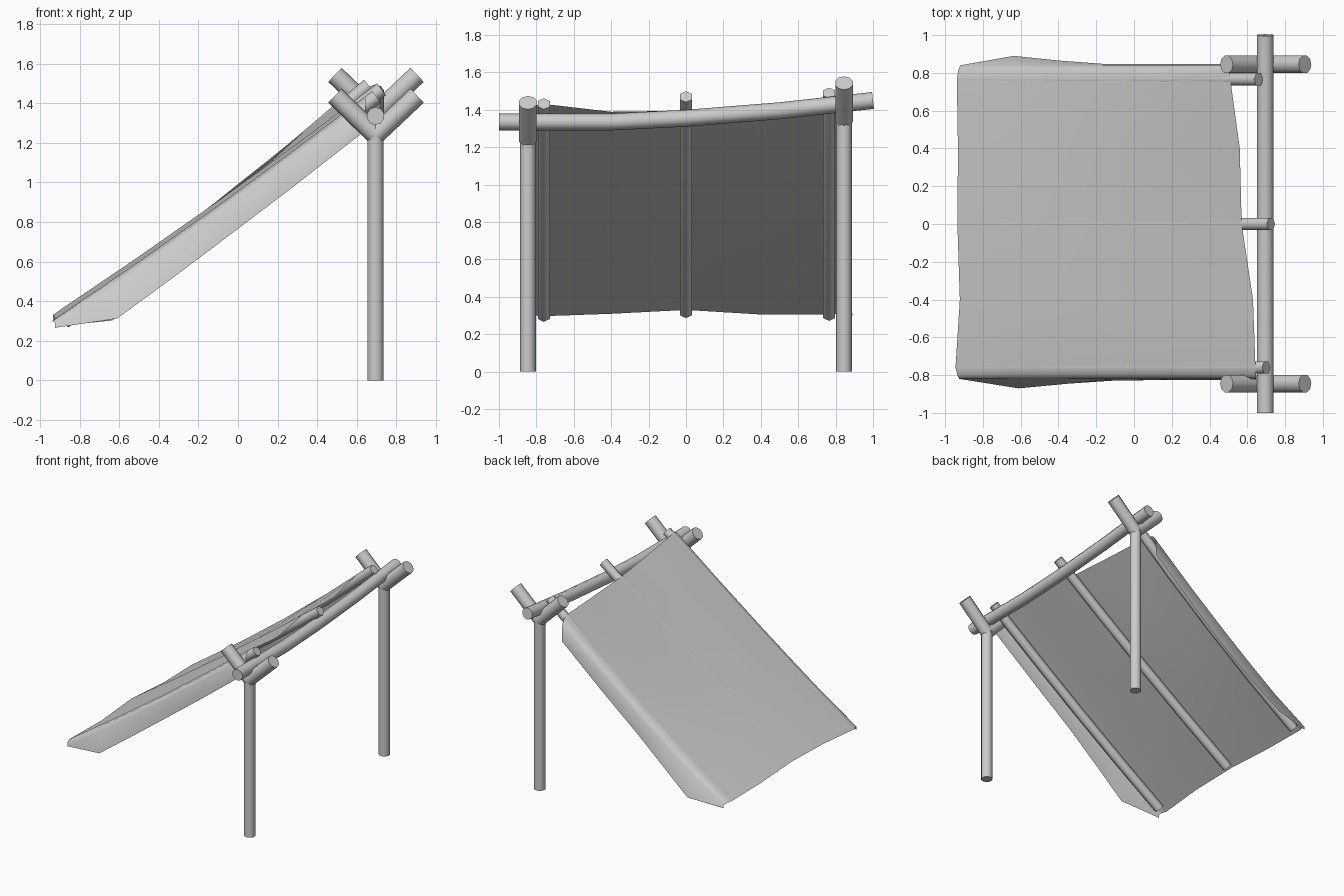
import bpy, bmesh
from math import sin, cos, pi, radians
from mathutils import Vector

cube = bpy.data.objects.get("Cube")
if cube:
    bpy.data.objects.remove(cube, do_unlink=True)

grey = bpy.data.materials.new("plain_grey")
grey.use_nodes = True
grey.diffuse_color = (0.6, 0.6, 0.6, 1)
grey.node_tree.nodes["Principled BSDF"].inputs["Base Color"].default_value = (0.6, 0.6, 0.6, 1)


def finish(name, bm):
    mesh = bpy.data.meshes.new(name)
    bm.to_mesh(mesh)
    bm.free()
    mesh.materials.append(grey)
    obj = bpy.data.objects.new(name, mesh)
    bpy.context.collection.objects.link(obj)
    bpy.ops.object.select_all(action='DESELECT')
    obj.select_set(True)
    bpy.context.view_layer.objects.active = obj
    bpy.ops.object.shade_smooth_by_angle(angle=radians(65))
    return obj


def log(name, path, radius, sides=10):
    """Capped round pole swept along a few points."""
    pts = [Vector(p) for p in path]
    bm = bmesh.new()
    rings = []
    for i, p in enumerate(pts):
        d = pts[min(i + 1, len(pts) - 1)] - pts[max(i - 1, 0)]
        q = d.to_track_quat('Z', 'Y')
        angles = [2 * pi * k / sides + pi / 2 for k in range(sides)]
        rings.append([bm.verts.new(p + q @ Vector((radius * cos(a), radius * sin(a), 0)))
                      for a in angles])
    for a, b in zip(rings, rings[1:]):
        for k in range(sides):
            n = (k + 1) % sides
            bm.faces.new((a[k], a[n], b[n], b[k]))
    bm.faces.new(rings[0][::-1])
    bm.faces.new(rings[-1])
    return finish(name, bm)


# Forked posts
POST_X = 0.695
for side, y, top in (("front", -0.845, 1.24), ("back", 0.845, 1.345)):
    log(side + "_post", [(POST_X, y, 0), (POST_X, y, top)], 0.042)
    for arm, dx in (("right", -0.205), ("left", 0.21)):
        log(f"{side}_fork_{arm}_arm", [(POST_X, y, top), (POST_X + dx, y, top + 0.198)], 0.049)

# Slightly bowed ridge bar
log("ridge_bar", [(POST_X, -1, 1.335), (POST_X, -0.4, 1.335), (POST_X, 0, 1.355),
                  (POST_X, 0.5, 1.395), (POST_X, 1, 1.45)], 0.045)

# Sloping poles: y, low x, low z, high x, high z, sag
POLES = [(-0.76, -0.88, 0.297, 0.70, 1.432, 0.02),
         (0.0, -0.89, 0.317, 0.725, 1.47, 0.02),
         (0.765, -0.88, 0.302, 0.66, 1.49, 0.04)]


def pole_z(pole, x):
    y, x0, z0, x1, z1, sag = pole
    t = (x - x0) / (x1 - x0)
    return z0 + t * (z1 - z0) - 4 * sag * t * (1 - t)


for name, pole in zip(("front_pole", "middle_pole", "back_pole"), POLES):
    xs = [pole[1] + (pole[3] - pole[1]) * k / 4 for k in range(5)]
    log(name, [(x, pole[0], pole_z(pole, x)) for x in xs], 0.037, 6)


# Cloth draped over the poles
def sheet_z(x, y):
    a, b = (POLES[0], POLES[1]) if y < 0 else (POLES[1], POLES[2])
    t = min(max((y - a[0]) / (b[0] - a[0]), 0), 1)
    t_x = (x + 0.94) / 1.5
    dip = (0.015 + 0.025 * t_x) * sin(pi * t)
    return pole_z(a, x) * (1 - t) + pole_z(b, x) * t + 0.043 - dip


STATIONS = [0, 0.2, 0.37, 0.53, 0.76, 1]
FLAP_DROP = [0.045, 0.21, 0.2, 0.19, 0.18, 0.17]
FLAP_OUT = [0.0, 0.05, 0.025, 0.008, 0.006, 0.006]
# Rows across the sheet: y, low x, high x, drop below the crest
ROWS = [(-0.82, -0.925, 0.645, 0.04), (-0.8, -0.935, 0.645, 0.008), (-0.76, -0.945, 0.643, 0),
        (-0.4, -0.922, 0.63, 0), (0, -0.935, 0.57, 0), (0.4, -0.932, 0.56, 0),
        (0.765, -0.938, 0.51, 0), (0.815, -0.93, 0.502, 0.008), (0.84, -0.92, 0.5, 0.04)]

bm = bmesh.new()
grid = []
for y, x0, x1, drop in ROWS:
    xs = [x0 + (x1 - x0) * t for t in STATIONS]
    row = []
    for i, x in enumerate(xs):
        d = drop * (0.5 if i == 0 else 1)
        row.append(bm.verts.new((x, y, sheet_z(x, y) - d)))
    grid.append(row)


def flap(row, sign):
    out = []
    for v, drop, push in zip(row, FLAP_DROP, FLAP_OUT):
        crest = sheet_z(v.co.x, v.co.y)
        out.append(bm.verts.new((v.co.x, v.co.y + sign * push, crest - drop)))
    return out


grid = [flap(grid[0], -1)] + grid + [flap(grid[-1], 1)]
for a, b in zip(grid, grid[1:]):
    for i in range(len(STATIONS) - 1):
        bm.faces.new((a[i], a[i + 1], b[i + 1], b[i]))
finish("cloth_sheet", bm)
